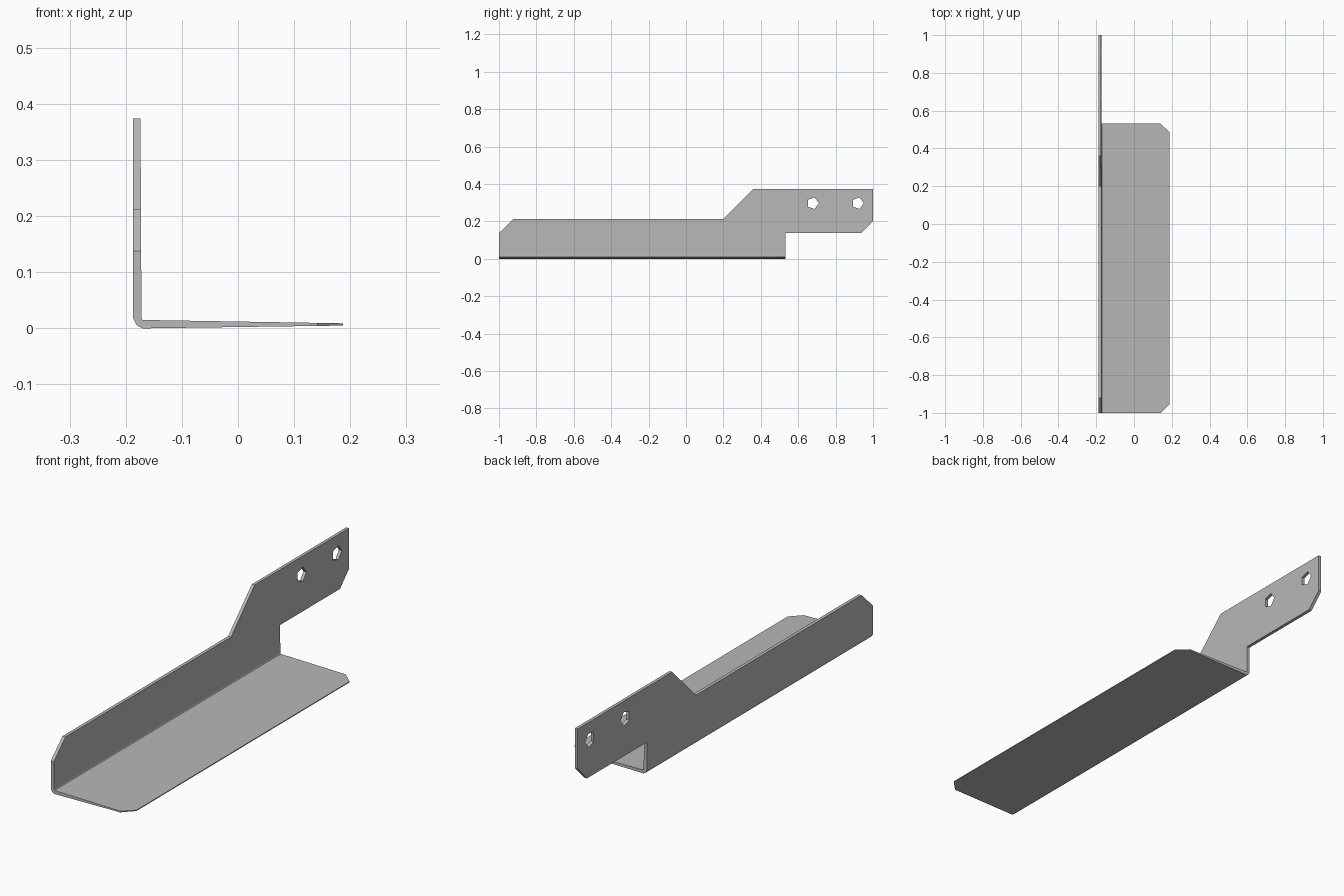
import bpy, bmesh, math
from mathutils import Vector

cube = bpy.data.objects.get("Cube")
if cube:
    bpy.data.objects.remove(cube, do_unlink=True)

steel = bpy.data.materials.new("light_grey_steel")
steel.use_nodes = True
GREY = (0.48, 0.48, 0.48, 1.0)
steel.diffuse_color = GREY
steel.node_tree.nodes["Principled BSDF"].inputs["Base Color"].default_value = GREY


def prism(name, outline, axis, low, high):
    """Extrude a 2D outline along one axis; outline holds the other two in order."""
    bm = bmesh.new()
    points = []
    for a, b in outline:
        p = [a, b]
        p.insert(axis, low)
        points.append(bm.verts.new(p))
    face = bm.faces.new(points)
    new = bmesh.ops.extrude_face_region(bm, geom=[face])["geom"]
    shift = Vector((0, 0, 0))
    shift[axis] = high - low
    bmesh.ops.translate(bm, vec=shift,
                        verts=[g for g in new if isinstance(g, bmesh.types.BMVert)])
    bmesh.ops.recalc_face_normals(bm, faces=bm.faces)
    mesh = bpy.data.meshes.new(name)
    bm.to_mesh(mesh)
    bm.free()
    mesh.materials.append(steel)
    obj = bpy.data.objects.new(name, mesh)
    bpy.context.collection.objects.link(obj)
    return obj


def cut(target, cutter, operation):
    """Apply a boolean and remove its cutter."""
    cutter.hide_render = True
    mod = target.modifiers.new("cut", "BOOLEAN")
    mod.operation = operation
    mod.solver = "EXACT"
    mod.object = cutter
    bpy.context.view_layer.objects.active = target
    bpy.ops.object.modifier_apply(modifier=mod.name)
    bpy.data.objects.remove(cutter, do_unlink=True)


# Bent sheet: upright wall, rounded bend and tapering flange
section = [(-0.187, 0.42), (-0.187, 0.018), (-0.181, 0.006), (-0.17, 0.0),
           (0.187, 0.005), (0.187, 0.009), (-0.17, 0.015), (-0.172, 0.018),
           (-0.174, 0.42)]
bracket = prism("angle_bracket", section, 1, -1.1, 1.1)

# Side outline: low wall, sloped step and raised mounting arm
side = [(-1, -0.1), (-1, 0.138), (-0.922, 0.213), (0.2, 0.213), (0.36, 0.374),
        (1, 0.374), (1, 0.202), (0.937, 0.138), (0.532, 0.138), (0.532, -0.1)]
cut(bracket, prism("side_outline", side, 0, -0.5, 0.5), "INTERSECT")

# Clipped outer corners of the flange
top = [(-0.3, -1.2), (-0.058, -1.2), (0.25, -0.892), (0.25, 0.43),
       (-0.1, 0.75), (-0.1, 1.2), (-0.3, 1.2)]
cut(bracket, prism("flange_outline", top, 2, -0.2, 0.6), "INTERSECT")

# Mounting holes
for y in (0.678, 0.918):
    ring = [(y + 0.032 * math.cos(a), 0.297 + 0.032 * math.sin(a))
            for a in (math.tau * i / 5 for i in range(5))]
    cut(bracket, prism("hole_cutter", ring, 0, -0.3, 0), "DIFFERENCE")
